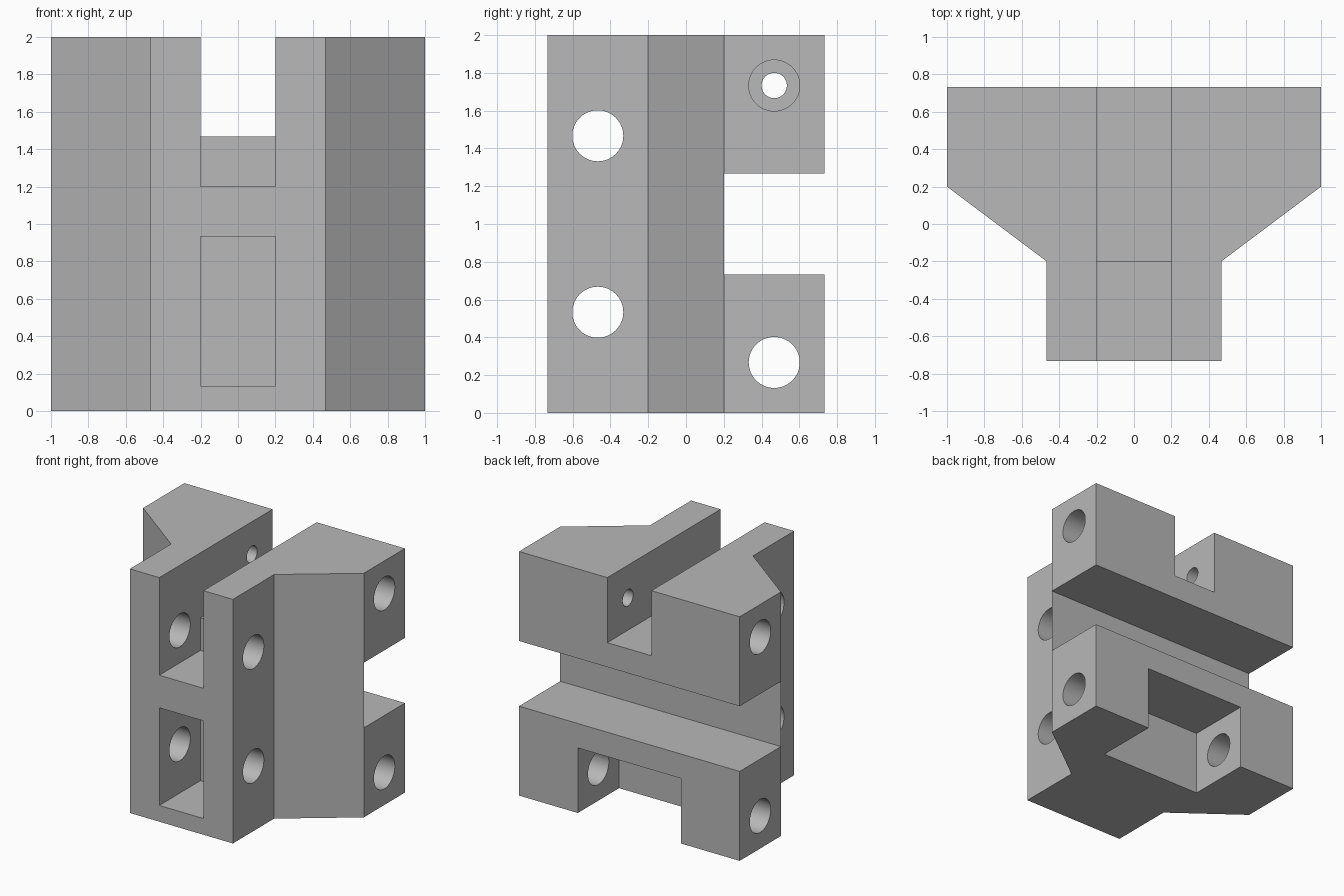
import bpy
import bmesh
import math
from mathutils import Matrix

if "Cube" in bpy.data.objects:
    bpy.data.objects.remove(bpy.data.objects["Cube"], do_unlink=True)


def new_object(name, bm):
    bmesh.ops.recalc_face_normals(bm, faces=bm.faces)
    mesh = bpy.data.meshes.new(name)
    bm.to_mesh(mesh)
    bm.free()
    obj = bpy.data.objects.new(name, mesh)
    bpy.context.collection.objects.link(obj)
    return obj


def prism(name, points, depth):
    """Extrude a closed outline of 3D points along the vector depth."""
    bm = bmesh.new()
    face = bm.faces.new([bm.verts.new(p) for p in points])
    grown = bmesh.ops.extrude_face_region(bm, geom=[face], use_keep_orig=True)
    moved = [g for g in grown["geom"] if isinstance(g, bmesh.types.BMVert)]
    bmesh.ops.translate(bm, verts=moved, vec=depth)
    return new_object(name, bm)


def along_x(name, outline, half):
    """Extrude a (y, z) outline between -half and +half in x."""
    return prism(name, [(-half, y, z) for y, z in outline], (2 * half, 0, 0))


def box(name, half, y0, y1, z0, z1):
    return along_x(name, [(y0, z0), (y1, z0), (y1, z1), (y0, z1)], half)


def bore(name, x0, x1, y, z, radius):
    bm = bmesh.new()
    place = Matrix.Translation(((x0 + x1) / 2, y, z)) @ Matrix.Rotation(math.pi / 2, 4, "Y")
    bmesh.ops.create_cone(bm, cap_ends=True, segments=64, radius1=radius,
                          radius2=radius, depth=x1 - x0, matrix=place)
    return new_object(name, bm)


# Main body: stepped and tapered plan, extruded upward
right_half = [(1, 0.733), (1, 0.2), (0.467, -0.2), (0.467, -0.733)]
plan = right_half + [(-x, y) for x, y in reversed(right_half)]
body = prism("bracket_body", [(x, y, 0) for x, y in plan], (0, 0, 2))

OUT = 1.2   # overshoot past the body
BOLT = 0.135
cutters = [
    # Cross channel over the full width of the back
    box("back_channel", OUT, 0.2, OUT, 0.733, 1.267),
    # Top slot, deeper towards the front
    along_x("top_slot", [(-OUT, 1.2), (-0.2, 1.2), (-0.2, 1.467),
                         (OUT, 1.467), (OUT, 2.2), (-OUT, 2.2)], 0.2),
    # Lower front pocket and lower back notch
    box("front_pocket", 0.2, -OUT, -0.2, 0.133, 0.933),
    box("back_notch", 0.467, 0.2, OUT, -0.2, 0.533),
    # Cross holes
    bore("upper_front_hole", -OUT, OUT, -0.467, 1.467, BOLT),
    bore("lower_front_hole", -OUT, OUT, -0.467, 0.533, BOLT),
    bore("lower_back_hole", -OUT, OUT, 0.467, 0.267, BOLT),
    # Narrow hole with a counterbore from each side
    bore("pin_hole", -OUT, OUT, 0.467, 1.733, 0.067),
    bore("left_counterbore", 0.467, OUT, 0.467, 1.733, BOLT),
    bore("right_counterbore", -OUT, -0.467, 0.467, 1.733, BOLT),
]

# Cut the body and discard the cutters
bpy.ops.object.select_all(action="DESELECT")
bpy.context.view_layer.objects.active = body
body.select_set(True)
for cutter in cutters:
    cutter.hide_render = True
    mod = body.modifiers.new(cutter.name, "BOOLEAN")
    mod.operation = "DIFFERENCE"
    mod.solver = "EXACT"
    mod.object = cutter
    bpy.ops.object.modifier_apply(modifier=mod.name)
    bpy.data.objects.remove(cutter, do_unlink=True)

# Single grey finish
grey = bpy.data.materials.new("plain_grey")
grey.use_nodes = True
colour = (0.48, 0.48, 0.48, 1)
grey.diffuse_color = colour
grey.node_tree.nodes["Principled BSDF"].inputs["Base Color"].default_value = colour
body.data.materials.clear()
body.data.materials.append(grey)

bpy.ops.object.shade_smooth_by_angle(angle=math.radians(30))
